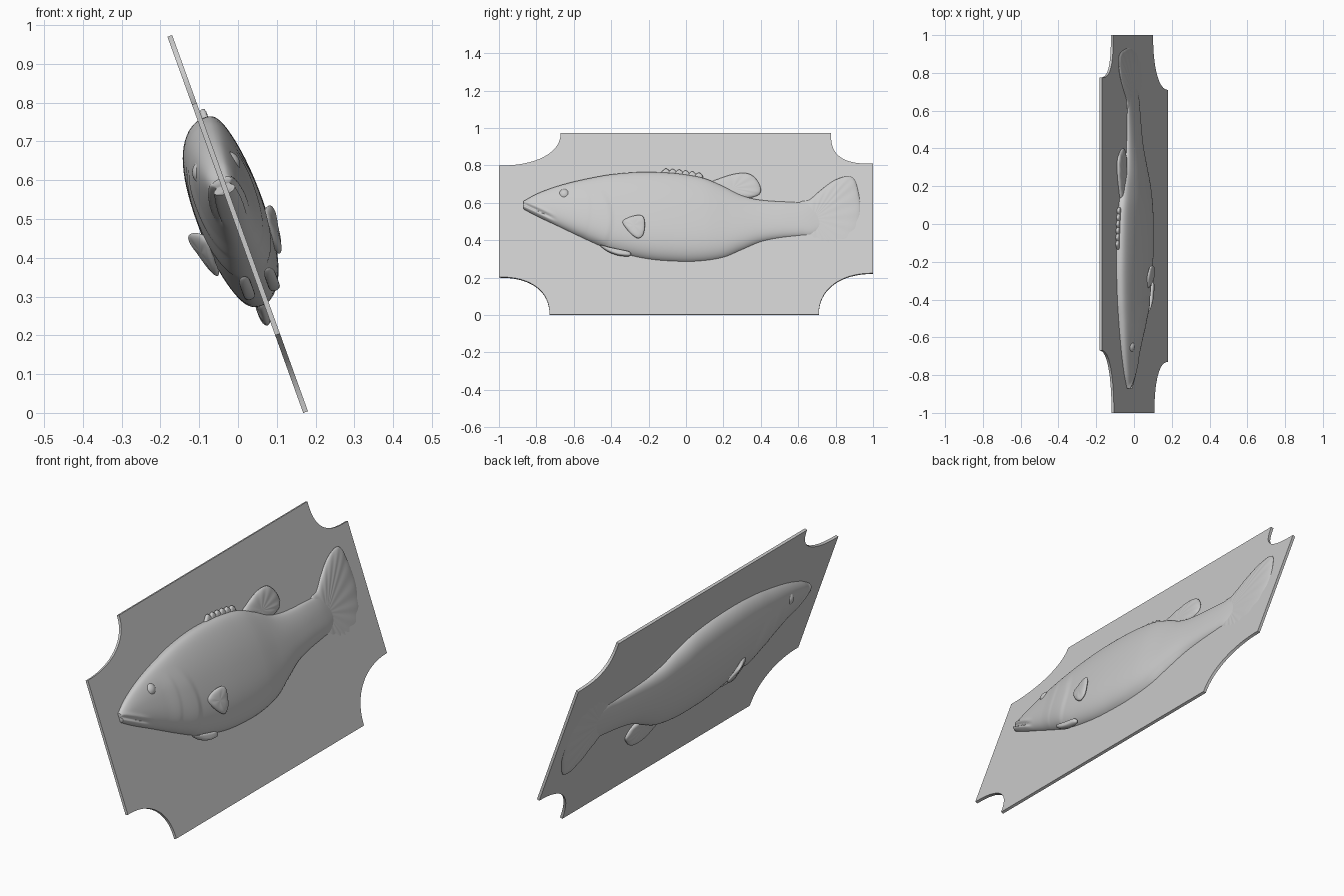
import bpy, bmesh, math
from math import sin, cos, pi, exp

if "Cube" in bpy.data.objects:
    bpy.data.objects.remove(bpy.data.objects["Cube"])

# Everything lies on a leaning plane: y runs along it, z is height on it, n is offset from it
def P(y, z, n=0.0):
    return (0.175 - 0.361 * z + 0.941 * n, y, z + 0.339 * n)

# The fish's own median plane is twisted slightly against the plate
def Q(y, z, n=0.0):
    return P(y, z, n + 0.055 * (z - 0.52))

def finish(name, verts, faces, angle=40):
    me = bpy.data.meshes.new(name)
    me.from_pydata(verts, [], faces)
    bm = bmesh.new()
    bm.from_mesh(me)
    bmesh.ops.remove_doubles(bm, verts=bm.verts, dist=1e-5)
    bmesh.ops.recalc_face_normals(bm, faces=bm.faces)
    bm.to_mesh(me)
    bm.free()
    ob = bpy.data.objects.new(name, me)
    bpy.context.collection.objects.link(ob)
    bpy.ops.object.select_all(action='DESELECT')
    ob.select_set(True)
    bpy.context.view_layer.objects.active = ob
    bpy.ops.object.shade_smooth_by_angle(angle=math.radians(angle))

def cr(a, b, c, d, t):
    return 0.5 * (2 * b + (c - a) * t + (2 * a - 5 * b + 4 * c - d) * t * t + (3 * b - a - 3 * c + d) * t ** 3)

def closed_curve(pts, sub=8):
    k = len(pts)
    return [tuple(cr(*[pts[(i + j) % k][a] for j in (-1, 0, 1, 2)], s / sub) for a in (0, 1))
            for i in range(k) for s in range(sub)]

def interp(table, y):
    # smooth lookup through (y, value) rows
    for i in range(len(table) - 1):
        if y <= table[i + 1][0]:
            break
    (y0, v0), (y1, v1) = table[i], table[i + 1]
    def slope(j):
        a, b = table[max(j - 1, 0)], table[min(j + 1, len(table) - 1)]
        return (b[1] - a[1]) / (b[0] - a[0])
    h = y1 - y0
    t = min(max((y - y0) / h, 0), 1)
    return ((2*t**3 - 3*t*t + 1) * v0 + (t**3 - 2*t*t + t) * h * slope(i)
            + (3*t*t - 2*t**3) * v1 + (t**3 - t*t) * h * slope(i + 1))

def sgnpow(v, p):
    return math.copysign(abs(v) ** p, v)

# Plate: rectangle with four scooped corners
T, LO, HI = 0.0065, 0.002, 0.972
def scoop(cy, cz, ry, rz, a0, e):
    angles = [a0 + pi / 2 * i / 16 for i in range(16, -1, -1)]
    return [(cy + ry * sgnpow(cos(a), 2 / e), cz + rz * sgnpow(sin(a), 2 / e)) for a in angles]
outline = []
for c in [(-1, LO, 0.27, 0.2, 0, 2.3), (1, LO, 0.29, 0.22, pi / 2, 2.2),
          (1, HI, 0.225, 0.165, pi, 2.8), (-1, HI, 0.33, 0.175, -pi / 2, 2.2)]:
    outline += scoop(*c)
k = len(outline)
finish("plate", [P(y, z, n) for n in (-T, T) for y, z in outline],
       [tuple(range(k)), tuple(range(k, 2 * k))] +
       [(i, (i + 1) % k, k + (i + 1) % k, k + i) for i in range(k)])

# Body: lofted rings with lip groove and gill cover worked into the flanks
TOP = [(-.87, .605), (-.8, .643), (-.7, .68), (-.6, .707), (-.5, .728), (-.4, .745), (-.25, .757), (-.1, .754),
       (.0, .744), (.1, .724), (.2, .683), (.3, .635), (.4, .612), (.6, .60), (.68, .595), (.74, .56)]
BOT = [(-.87, .565), (-.8, .527), (-.7, .48), (-.6, .432), (-.5, .385), (-.4, .342), (-.3, .315), (-.2, .295),
       (-.1, .285), (.05, .282), (.2, .303), (.3, .345), (.4, .387), (.5, .408), (.62, .42), (.68, .425), (.74, .46)]
WID = [(-.87, .024), (-.8, .038), (-.65, .057), (-.5, .072), (-.3, .081), (-.1, .083), (.1, .075),
       (.25, .058), (.4, .042), (.55, .031), (.65, .022), (.74, .009)]
def smooth(a, b, x):
    t = min(max((x - a) / (b - a), 0), 1)
    return t * t * (3 - 2 * t)

def detail(y, z):
    g = y - (-0.41 - 2.2 * (z - 0.49) ** 2)            # gill cover edge
    d = 0.005 * smooth(-0.16, -0.01, g) * (1 - smooth(-0.005, 0.03, g)) * (1 - smooth(.56, .68, z))
    g2 = y - (-0.52 - 1.5 * (z - 0.55) ** 2)           # cheek edge
    d += 0.002 * smooth(-0.08, -0.01, g2) * (1 - smooth(-0.005, 0.02, g2)) * (1 - smooth(.6, .68, z))
    m = z - (0.588 - 0.50 * (y + 0.87))                # mouth line
    f = 1 - smooth(-0.76, -0.68, y)
    return d + f * (0.005 * exp(-((m - 0.014) / 0.009) ** 2) - 0.008 * exp(-(m / 0.007) ** 2)
                    + 0.005 * exp(-((m + 0.014) / 0.009) ** 2))

NY, NT = 220, 72
verts, faces = [], []
for i in range(NY + 1):
    y = -0.87 + 1.61 * i / NY
    t, b, w = interp(TOP, y), interp(BOT, y), interp(WID, y)
    c, h = (t + b) / 2, (t - b) / 2
    for j in range(NT):
        a = 2 * pi * j / NT
        z = c + h * sgnpow(sin(a), 0.9)
        n = w * sgnpow(cos(a), 0.85)
        n += detail(y, z) * math.copysign(min(1, abs(cos(a)) * 2), n)
        n *= 1.17 if n < 0 else 0.98
        verts.append(P(y, z, n + 0.055 * (z - 0.52) * sin(a) ** 4))
for i in range(NY):
    for j in range(NT):
        j2 = (j + 1) % NT
        faces.append((i * NT + j, i * NT + j2, (i + 1) * NT + j2, (i + 1) * NT + j))
faces += [tuple(range(NT)), tuple(range(NY * NT, NY * NT + NT))]
finish("fish_body", verts, faces, 60)

# Fins: rounded pads fanned out from a root point, with faint rays
def fin(name, root, pts, thick, place=Q, rays=0, rings=10):
    edge = closed_curve(pts)
    k = len(edge)
    verts, faces = [], []
    for side in (1, -1):
        base = len(verts)
        verts.append(place(*root, side * thick))
        for r in range(1, rings + 1):
            f = sin(pi / 2 * r / rings)
            for i, (y, z) in enumerate(edge):
                n = thick * max(0, 1 - f ** 5) ** 0.5
                n *= 1 + 0.07 * f * (sin(rays * 2 * pi * i / k) if rays else 0)
                verts.append(place(root[0] + (y - root[0]) * f, root[1] + (z - root[1]) * f, side * n))
        for i in range(k):
            i2 = (i + 1) % k
            faces.append((base, base + 1 + i, base + 1 + i2))
            for r in range(rings - 1):
                o = base + 1 + r * k
                faces.append((o + i, o + i2, o + k + i2, o + k + i))
    finish(name, verts, faces, 70)

fin("tail_fin", (.68, .51), [(.60, .59), (.66, .615), (.72, .665), (.79, .715), (.86, .738), (.90, .72), (.92, .66),
    (.935, .57), (.932, .48), (.92, .40), (.88, .32), (.83, .302), (.77, .325), (.70, .375), (.64, .42), (.60, .45)],
    0.014, rays=16)
fin("rear_dorsal_fin", (.25, .67), [(.13, .70), (.19, .73), (.27, .752), (.34, .75), (.385, .71), (.40, .66),
    (.37, .632), (.28, .62), (.18, .65)], 0.015, rays=9)
fin("anal_fin", (.27, .32), [(.14, .295), (.19, .25), (.25, .232), (.32, .238), (.37, .275), (.385, .305),
    (.35, .35), (.26, .36)], 0.016, rays=8)
# Spiny front dorsal: a low saw-toothed crest
for i in range(6):
    y = -0.13 + 0.035 * i
    z = interp(TOP, y + .02)
    fin(f"dorsal_spine_{i + 1}", (y + .02, z - .002), [(y - .01, z - .01), (y + .005, z + .012),
        (y + .025, z + .024), (y + .045, z + .004), (y + .03, z - .02)], 0.009, rings=4)

# Paired parts on both flanks; each pectoral fin flares out towards the rear
for side, tag, n0, rise in ((1, "right", .080, .05), (-1, "left", .096, .085)):
    def flared(y, z, n):
        return P(y, z, side * (n0 - .008 + rise * max(0, (y + .34) / .12) * max(0, (z - .36) / .14) * .55) + n)
    fin(f"pectoral_fin_{tag}", (-.28, .45), [(-.34, .475), (-.315, .492), (-.265, .503), (-.23, .495), (-.22, .455),
        (-.228, .405), (-.255, .385), (-.29, .405), (-.325, .445)], 0.011, flared, rays=6)
    def belly(y, z, n):
        return P(y, z, side * .034 + n)
    fin(f"pelvic_fin_{tag}", (-.37, .326), [(-.46, .362), (-.41, .35), (-.34, .335), (-.30, .325), (-.30, .305),
        (-.36, .308), (-.42, .33)], 0.015, belly, rings=6)
    # Eye: a low bulge set into the head
    bpy.ops.mesh.primitive_uv_sphere_add(segments=32, ring_count=18, radius=.034,
                                         location=P(-.65, .632, side * (.026 if side > 0 else .033)))
    bpy.context.object.name = f"eye_{tag}"
    bpy.ops.object.shade_smooth()
